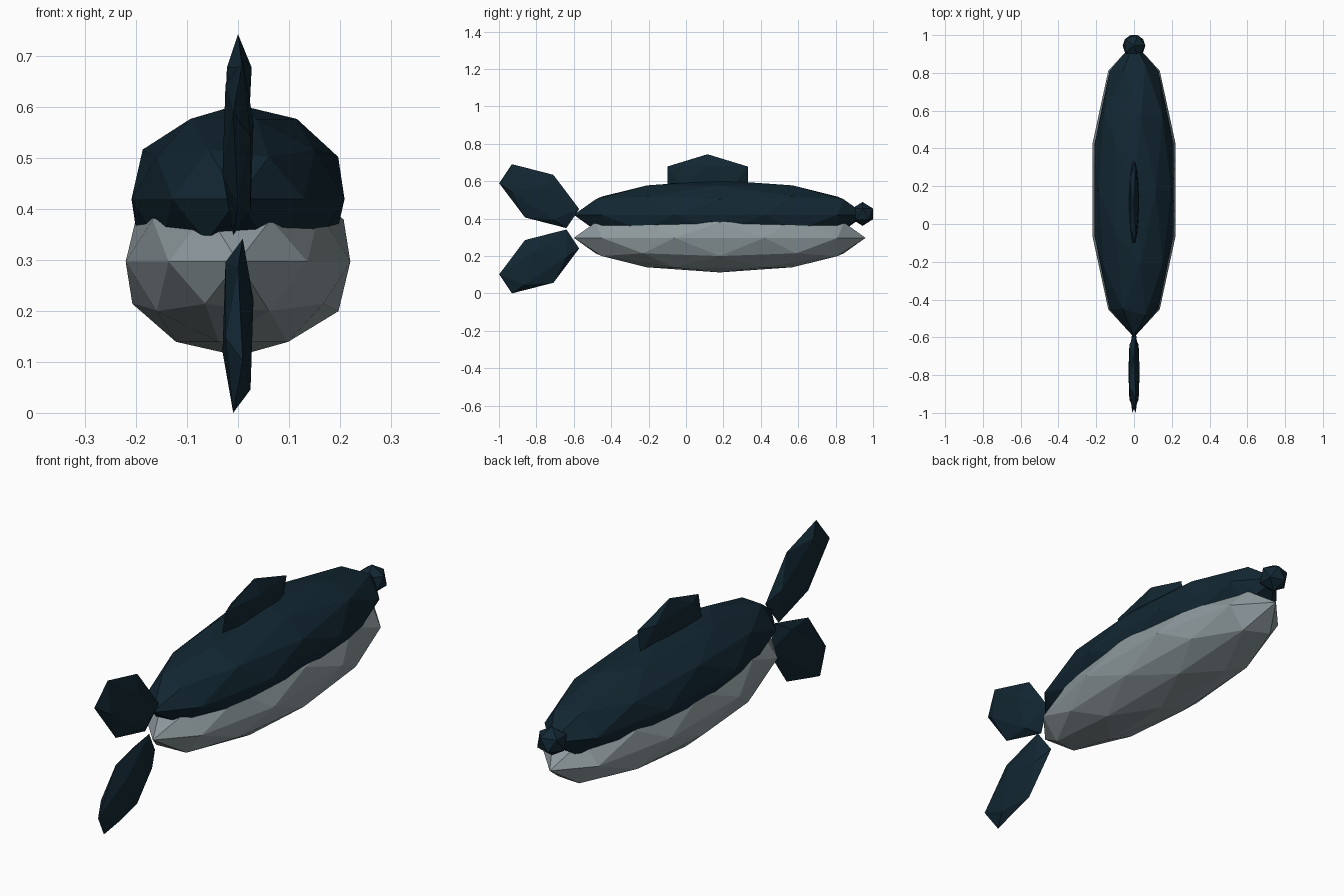
import bpy, math

if "Cube" in bpy.data.objects:
    bpy.data.objects.remove(bpy.data.objects["Cube"])


def material(name, color):
    m = bpy.data.materials.new(name)
    m.diffuse_color = (*color, 1.0)
    m.use_nodes = True
    m.node_tree.nodes["Principled BSDF"].inputs["Base Color"].default_value = m.diffuse_color
    return m


DARK = material("dark_teal", (0.006, 0.020, 0.032))
PALE = material("pale_grey", (0.27, 0.32, 0.34))


def faceted_ball(name, level, center, size, mat, tilt=0.0):
    """Flat shaded icosphere stretched to size and tilted about x."""
    bpy.ops.mesh.primitive_ico_sphere_add(
        subdivisions=level, radius=1.0, location=center,
        rotation=(math.radians(tilt), 0, 0))
    ob = bpy.context.object
    ob.name = name
    ob.scale = size
    ob.data.materials.append(mat)
    return ob


# Body: dark back overlapping a slightly wider pale belly
faceted_ball("back", 2, (0, 0.18, 0.42), (0.22, 0.78, 0.185), DARK)
faceted_ball("belly", 2, (0, 0.18, 0.297), (0.232, 0.78, 0.185), PALE)

# Nose
faceted_ball("nose", 1, (0, 0.944, 0.425), (0.067, 0.066, 0.064), DARK)

# Dorsal fin
faceted_ball("dorsal_fin", 1, (0, 0.115, 0.625), (0.03, 0.253, 0.119), DARK)

# Tail fins
for name, z, tilt in (("upper_tail_fin", 0.52, -33.7),
                      ("lower_tail_fin", 0.171, 33.7)):
    faceted_ball(name, 1, (0, -0.785, z), (0.034, 0.254, 0.137), DARK, tilt)
